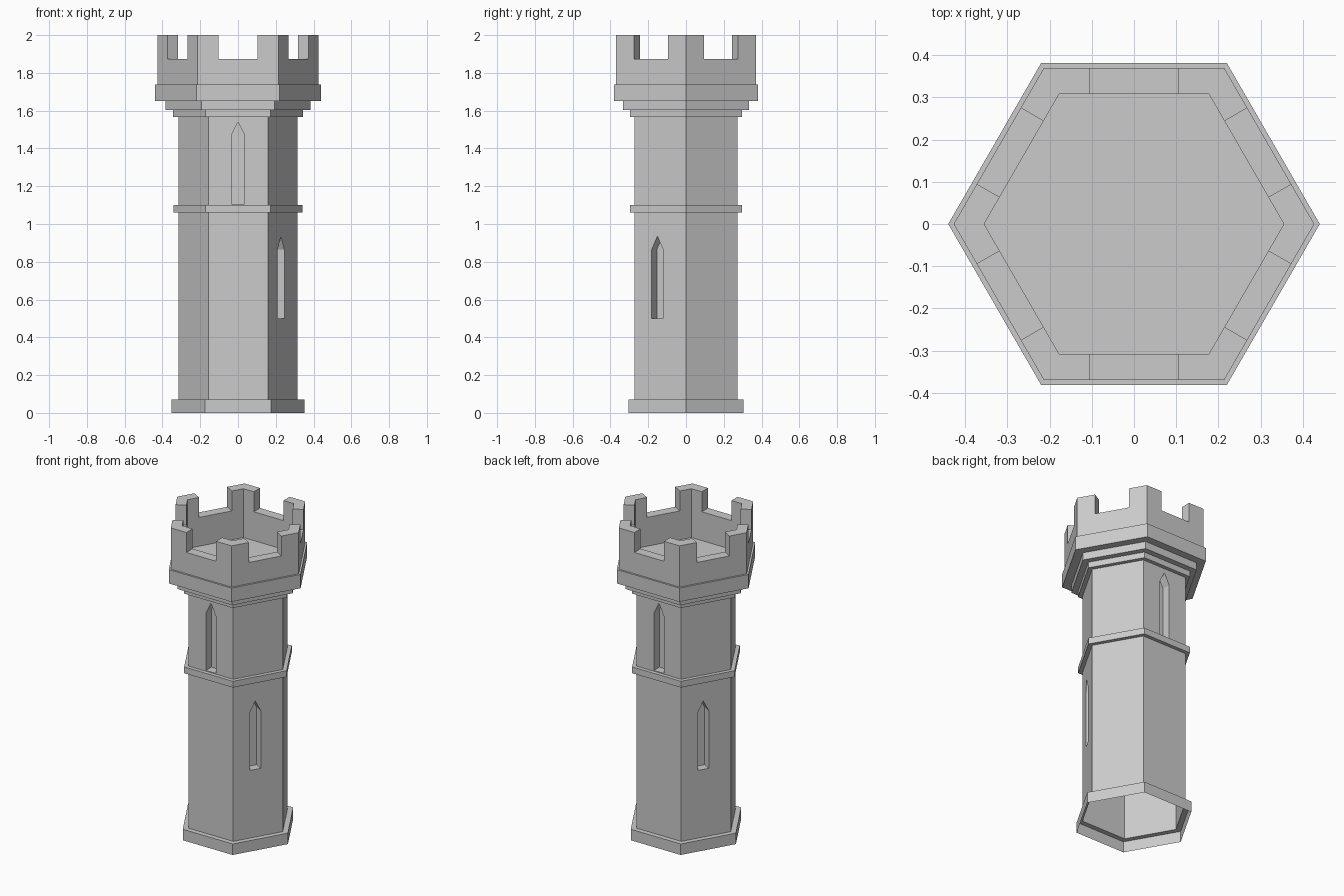
import bpy, bmesh
from math import sin, cos, radians, sqrt
from mathutils import Vector

if "Cube" in bpy.data.objects:
    bpy.data.objects.remove(bpy.data.objects["Cube"])


def corner(k, r, z):
    a = radians(60 * k)
    return Vector((r * cos(a), r * sin(a), z))


def on_side(k, r, t, z, depth=0.0):
    """Point on hexagon side k, t along the side from its middle."""
    a = radians(60 * k + 30)
    n = Vector((cos(a), sin(a), 0))
    s = Vector((-sin(a), cos(a), 0))
    return n * (r * sqrt(3) / 2 - depth) + s * t + Vector((0, 0, z))


def finish(bm, name):
    bm.normal_update()
    mesh = bpy.data.meshes.new(name)
    bm.to_mesh(mesh)
    bm.free()
    bpy.context.collection.objects.link(bpy.data.objects.new(name, mesh))


# Tower body: open-bottomed hexagonal shell with plinth, band and corbels
profile = [(.351, 0), (.351, .07), (.315, .07), (.315, 1.06), (.342, 1.06),
           (.342, 1.10), (.315, 1.10), (.315, 1.566), (.343, 1.566),
           (.343, 1.603), (.384, 1.603), (.384, 1.65), (.44, 1.65),
           (.44, 1.738), (.427, 1.738)]
# (profile segment, side): (sill height, sideways offset)
windows = {(2, 5): (.50, -.0175), (2, 2): (.50, -.0175),
           (6, 4): (1.105, 0), (6, 1): (1.105, 0)}
HALF_W, SHOULDER, TIP, DEPTH = .035, .365, .435, .055

bm = bmesh.new()
rings = [[bm.verts.new(corner(k, r, z)) for k in range(6)] for r, z in profile]
for i in range(len(rings) - 1):
    for k in range(6):
        j = (k + 1) % 6
        bl, br, tr, tl = rings[i][k], rings[i][j], rings[i + 1][j], rings[i + 1][k]
        if (i, k) not in windows:
            bm.faces.new((bl, br, tr, tl))
            continue
        # Wall around a pointed slit window, then its recess
        sill, off = windows[i, k]
        shape = [(-HALF_W, 0), (HALF_W, 0), (HALF_W, SHOULDER), (0, TIP), (-HALF_W, SHOULDER)]
        rim, back = [[bm.verts.new(on_side(k, .315, off + t, sill + h, d))
                      for t, h in shape] for d in (0, DEPTH)]
        a, b, c, tip, e = rim
        for f in ((bl, br, b, a), (br, tr, c, b), (tr, tip, c),
                  (tr, tl, tip), (tl, e, tip), (tl, bl, a, e)):
            bm.faces.new(f)
        for n in range(5):
            m = (n + 1) % 5
            bm.faces.new((rim[n], rim[m], back[m], back[n]))
        bm.faces.new(back)
finish(bm, "tower_body")

# Parapet: hexagonal wall with a gap in each side and merlons on the corners
R_OUT, R_IN, GAP, FLOOR = .427, .355, .104, 1.69
Z_LOW, Z_GAP, Z_TOP = 1.738, 1.873, 2.0
bm = bmesh.new()


def ring(r, z):
    pts = []
    for k in range(6):
        pts += [corner(k, r, z), on_side(k, r, -GAP, z), on_side(k, r, GAP, z)]
    return [bm.verts.new(p) for p in pts]


loops = [ring(R_OUT, Z_LOW), ring(R_OUT, Z_GAP), ring(R_IN, Z_GAP), ring(R_IN, FLOOR)]
merlons = []
for i in range(3):
    for n in range(18):
        m = (n + 1) % 18
        f = bm.faces.new((loops[i][n], loops[i][m], loops[i + 1][m], loops[i + 1][n]))
        if i == 1 and n % 3 != 1:
            merlons.append(f)
bm.faces.new(loops[3])  # roof floor
res = bmesh.ops.extrude_face_region(bm, geom=merlons)
for v in res["geom"]:
    if isinstance(v, bmesh.types.BMVert):
        v.co.z = Z_TOP
bmesh.ops.delete(bm, geom=[f for f in merlons if f.is_valid], context='FACES_ONLY')
finish(bm, "parapet")
